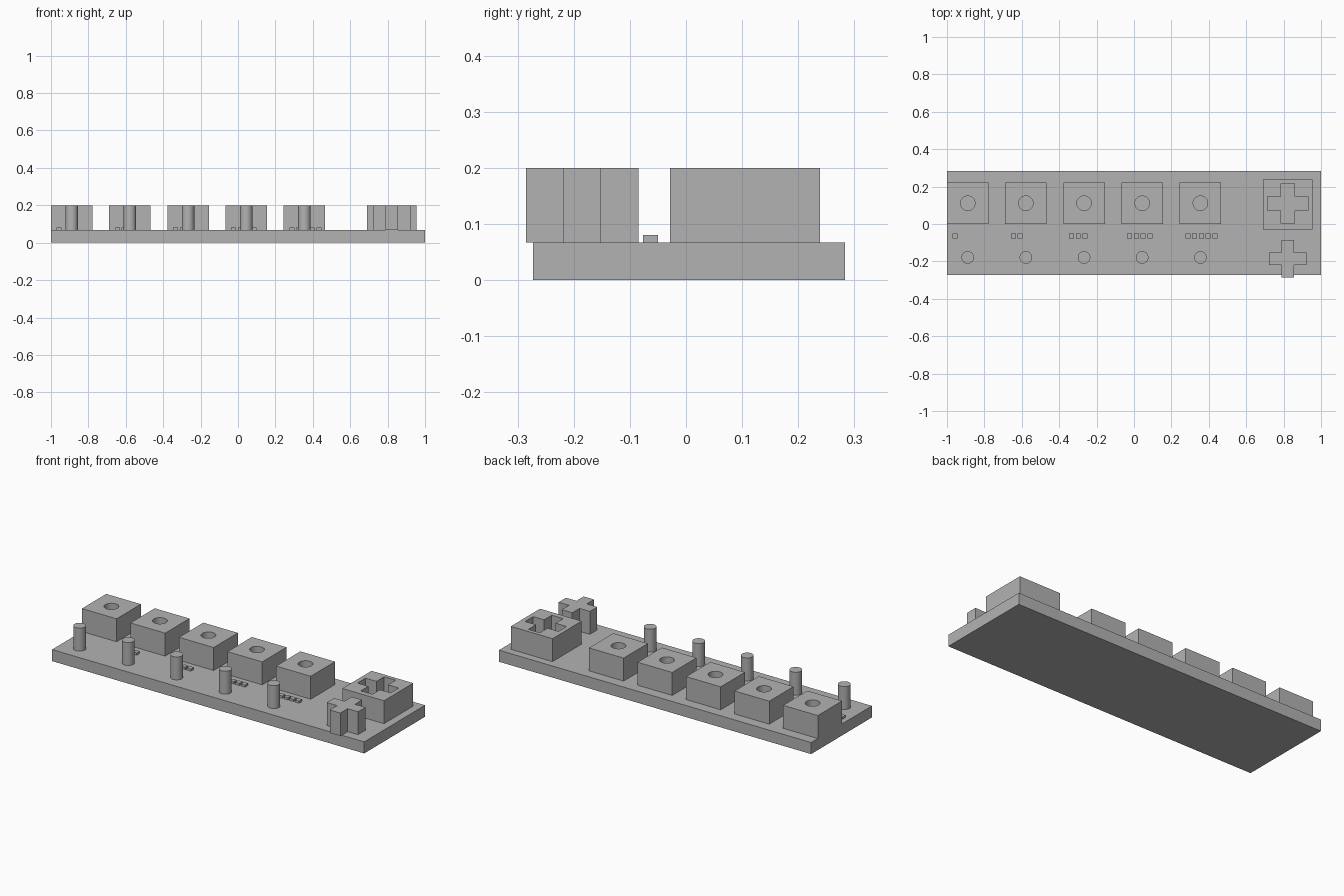
import bpy, bmesh, math

if "Cube" in bpy.data.objects:
    bpy.data.objects.remove(bpy.data.objects["Cube"])

BASE_TOP, TOP = 0.067, 0.2

grey = bpy.data.materials.new("plain grey")
grey.diffuse_color = (0.45, 0.45, 0.45, 1)
grey.use_nodes = True
grey.node_tree.nodes["Principled BSDF"].inputs["Base Color"].default_value = grey.diffuse_color


def rect(x, y, w, d):
    return [(x - w/2, y - d/2), (x + w/2, y - d/2), (x + w/2, y + d/2), (x - w/2, y + d/2)]


def circle(x, y, r, n=32):
    return [(x + r*math.cos(2*math.pi*i/n), y + r*math.sin(2*math.pi*i/n)) for i in range(n)]


def plus(x, y, size, arm):
    s, a = size/2, arm/2
    quarter = [(s, -a), (s, a), (a, a)]
    pts = []
    for _ in range(4):
        pts += [(x + px, y + py) for px, py in quarter]
        quarter = [(-py, px) for px, py in quarter]
    return pts


def prism(name, z0, z1, *outlines):
    """Extrude flat outlines between two heights; inner outlines become holes."""
    cu = bpy.data.curves.new(name, 'CURVE')
    cu.dimensions, cu.fill_mode = '2D', 'BOTH'
    cu.extrude = (z1 - z0)/2
    for pts in outlines:
        sp = cu.splines.new('POLY')
        sp.points.add(len(pts) - 1)
        for p, (x, y) in zip(sp.points, pts):
            p.co = (x, y, 0, 1)
        sp.use_cyclic_u = True
    ob = bpy.data.objects.new(name, cu)
    bpy.context.collection.objects.link(ob)
    bpy.ops.object.select_all(action='DESELECT')
    ob.select_set(True)
    bpy.context.view_layer.objects.active = ob
    bpy.ops.object.convert(target='MESH')
    ob = bpy.context.object
    ob.name = name
    bm = bmesh.new()
    bm.from_mesh(ob.data)
    bmesh.ops.remove_doubles(bm, verts=bm.verts, dist=1e-5)
    bmesh.ops.translate(bm, verts=bm.verts, vec=(0, 0, (z0 + z1)/2))
    bmesh.ops.recalc_face_normals(bm, faces=bm.faces)
    bm.to_mesh(ob.data)
    bm.free()
    ob.data.materials.clear()
    ob.data.materials.append(grey)
    bpy.ops.object.shade_smooth_by_angle(angle=math.radians(30))
    return ob


# Base plate
prism("base_plate", 0, BASE_TOP, rect(0, 0.005, 2, 0.556))

# Five round sockets, their pegs and counting dots
for i in range(5):
    x = -0.889 + 0.311*i
    prism(f"round_socket_{i+1}", BASE_TOP, TOP,
          rect(x, 0.111, 0.222, 0.222), circle(x, 0.111, 0.039))
    prism(f"round_peg_{i+1}", BASE_TOP, TOP, circle(x, -0.179, 0.0335))
    for k in range(i + 1):
        prism(f"counting_dot_{i+1}_{k+1}", BASE_TOP, 0.08,
              rect(x - 0.067 + 0.036*k, -0.063, 0.0265, 0.0265))

# Cross socket and cross peg
prism("cross_socket", BASE_TOP, TOP,
      rect(0.822, 0.105, 0.267, 0.267), plus(0.822, 0.109, 0.214, 0.074))
prism("cross_peg", BASE_TOP, TOP, plus(0.822, -0.185, 0.2, 0.067))
